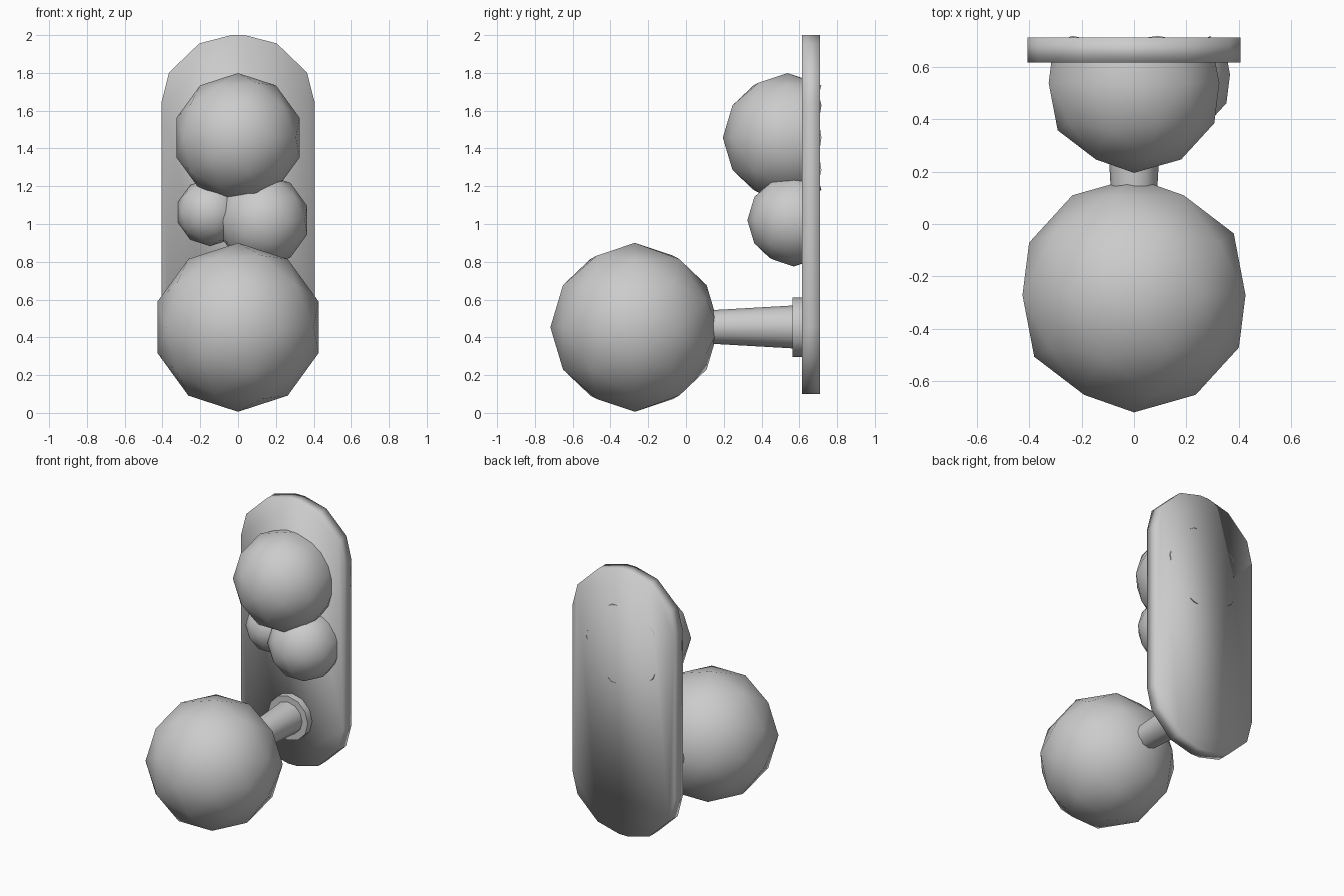
import bpy, bmesh
from math import radians
from mathutils import Matrix

if "Cube" in bpy.data.objects:
    bpy.data.objects.remove(bpy.data.objects["Cube"])


def finish(name, bm, sharp=None):
    bmesh.ops.recalc_face_normals(bm, faces=bm.faces)
    mesh = bpy.data.meshes.new(name)
    bm.to_mesh(mesh)
    bm.free()
    ob = bpy.data.objects.new(name, mesh)
    bpy.context.collection.objects.link(ob)
    bpy.ops.object.select_all(action='DESELECT')
    ob.select_set(True)
    bpy.context.view_layer.objects.active = ob
    if sharp is None:
        bpy.ops.object.shade_smooth()
    else:
        bpy.ops.object.shade_smooth_by_angle(angle=radians(sharp))
    return ob


def ball(name, centre, radius, open_back=False):
    """Icosphere with its pole facing -y; optionally without its rear cap."""
    bm = bmesh.new()
    bmesh.ops.create_icosphere(bm, subdivisions=2, radius=radius)
    if open_back:
        cap = [v for v in bm.verts if v.co.z < -0.7 * radius]
        bmesh.ops.delete(bm, geom=cap, context='VERTS')
    bm.transform(Matrix.Translation(centre) @ Matrix.Rotation(radians(90), 4, 'X'))
    return finish(name, bm)


def rod(name, y0, y1, r0, r1, z):
    """Round rod along y."""
    bm = bmesh.new()
    bmesh.ops.create_cone(bm, cap_ends=True, segments=12,
                          radius1=r1, radius2=r0, depth=y1 - y0)
    bm.transform(Matrix.Translation((0, (y0 + y1) / 2, z)) @ Matrix.Rotation(radians(90), 4, 'X'))
    return finish(name, bm, 40)


# Back plate: mirrored quarter outline, extruded in y
quarter = [(0.405, 0.595), (0.365, 0.752), (0.205, 0.906), (0.035, 0.95)]
half = quarter + [(-x, z) for x, z in reversed(quarter)]
outline = half + [(-x, -z) for x, z in half]
bm = bmesh.new()
face = bm.faces.new([bm.verts.new((x, 0.615, 1.05 + z)) for x, z in outline])
ext = bmesh.ops.extrude_face_region(bm, geom=[face], use_keep_orig=True)
bmesh.ops.translate(bm, vec=(0, 0.095, 0),
                    verts=[g for g in ext['geom'] if isinstance(g, bmesh.types.BMVert)])
finish("back_plate", bm)

# Large front ball on its stem and collar
ball("front_ball", (0, -0.271, 0.453), 0.447)
rod("stem", 0.12, 0.575, 0.088, 0.114, 0.455)
rod("stem_collar", 0.565, 0.625, 0.158, 0.158, 0.453)

# Balls set into the plate
ball("upper_ball", (0, 0.537, 1.457), 0.342, True)
ball("right_small_ball", (0.133, 0.57, 1.02), 0.245, True)
ball("left_small_ball", (-0.148, 0.605, 1.062), 0.178, True)
